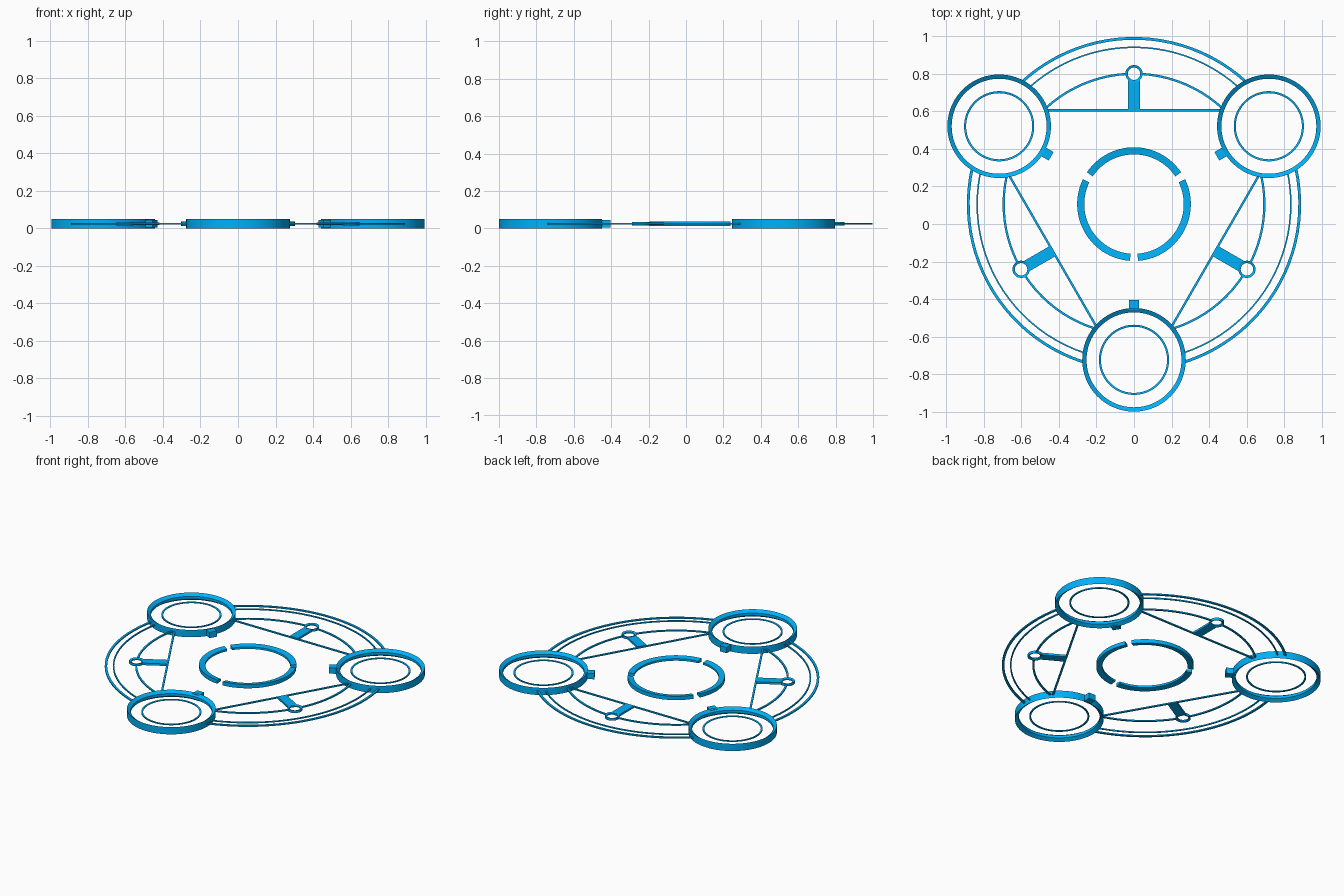
import bpy, bmesh, math
from math import cos, sin, pi, radians

if "Cube" in bpy.data.objects:
    bpy.data.objects.remove(bpy.data.objects["Cube"])

CY = 0.106            # hub centre on y
D, LOBE_R = 0.83, 0.276

blue = bpy.data.materials.new("blue")
blue.diffuse_color = (0.0, 0.44, 0.95, 1)
blue.use_nodes = True
blue.node_tree.nodes["Principled BSDF"].inputs["Base Color"].default_value = blue.diffuse_color


def finish(name, bm):
    bmesh.ops.recalc_face_normals(bm, faces=bm.faces)
    me = bpy.data.meshes.new(name)
    bm.to_mesh(me)
    bm.free()
    ob = bpy.data.objects.new(name, me)
    bpy.context.collection.objects.link(ob)
    me.materials.append(blue)
    bpy.ops.object.select_all(action='DESELECT')
    ob.select_set(True)
    bpy.context.view_layer.objects.active = ob
    bpy.ops.object.shade_smooth_by_angle(angle=radians(30))


def band(name, c, r0, r1, z0, z1, a0=0.0, a1=2 * pi, taper=0.0):
    """Ring or capped arc; taper thins the section towards its inner edge."""
    full = a1 - a0 > 2 * pi - 1e-4
    n = max(8, round(96 * (a1 - a0) / (2 * pi)))
    section = ((r0, z0 + taper), (r1, z0), (r1, z1), (r0, z1 - taper))
    bm = bmesh.new()
    rows = []
    for i in range(n if full else n + 1):
        a = a0 + (a1 - a0) * i / n
        rows.append([bm.verts.new((c[0] + r * cos(a), c[1] + r * sin(a), z))
                     for r, z in section])
    for i in range(n):
        p, q = rows[i], rows[(i + 1) % len(rows)]
        for k in range(4):
            m = (k + 1) % 4
            bm.faces.new((p[k], p[m], q[m], q[k]))
    if not full:
        bm.faces.new(rows[0])
        bm.faces.new(rows[-1][::-1])
    finish(name, bm)


def bar(name, ang, n0, n1, half, z0, z1):
    """Box from radius n0 to n1 along ang, reaching half to each side."""
    bm = bmesh.new()
    bmesh.ops.create_cube(bm, size=1)
    for v in bm.verts:
        u = (n0 + n1) / 2 + v.co.x * (n1 - n0)
        t = v.co.y * 2 * half
        v.co = (u * cos(ang) - t * sin(ang), CY + u * sin(ang) + t * cos(ang),
                (z0 + z1) / 2 + v.co.z * (z1 - z0))
    finish(name, bm)


def arc_half(r):
    """Half-angle of a hub-centred arc that ends inside the lobe walls."""
    lr = LOBE_R - 0.01
    return pi / 3 - math.acos((r * r + D * D - lr * lr) / (2 * r * D))


hub = (0, CY)
for i in range(3):
    lobe = radians(30 + 120 * i)
    mid = lobe + pi / 3

    # round lobes with inner ring and inward tab
    c = (D * cos(lobe), CY + D * sin(lobe))
    band(f"lobe_wall_{i}", c, 0.253, LOBE_R, 0, 0.05, taper=0.016)
    band(f"lobe_inner_ring_{i}", c, 0.176, 0.187, 0.021, 0.029, taper=0.002)
    bar(f"lobe_tab_{i}", lobe, 0.51, 0.565, 0.026, 0.005, 0.045)

    # split hub ring
    g = 0.07
    band(f"hub_ring_{i}", hub, 0.265, 0.303, 0.012, 0.038,
         lobe + g, lobe + 2 * pi / 3 - g, taper=0.006)

    # outer frame arcs
    for name, r0, r1 in (("outer_rim", 0.876, 0.891), ("middle_rim", 0.832, 0.840)):
        h = arc_half((r0 + r1) / 2)
        band(f"{name}_{i}", hub, r0, r1, 0.021, 0.029, mid - h, mid + h)

    # inner arc, broken by the small eyelet
    h, e = arc_half(0.695), 0.04 / 0.695
    for s, a, b in (("a", mid - h, mid - e), ("b", mid + e, mid + h)):
        band(f"inner_rim_{i}{s}", hub, 0.689, 0.701, 0.021, 0.029, a, b)
    band(f"eyelet_{i}", (0.695 * cos(mid), CY + 0.695 * sin(mid)),
         0.033, 0.046, 0.016, 0.034, taper=0.005)

    # straight chord and spoke
    bar(f"chord_{i}", mid, 0.494, 0.506, 0.468, 0.021, 0.029)
    bar(f"spoke_{i}", mid, 0.5, 0.66, 0.031, 0.018, 0.032)
